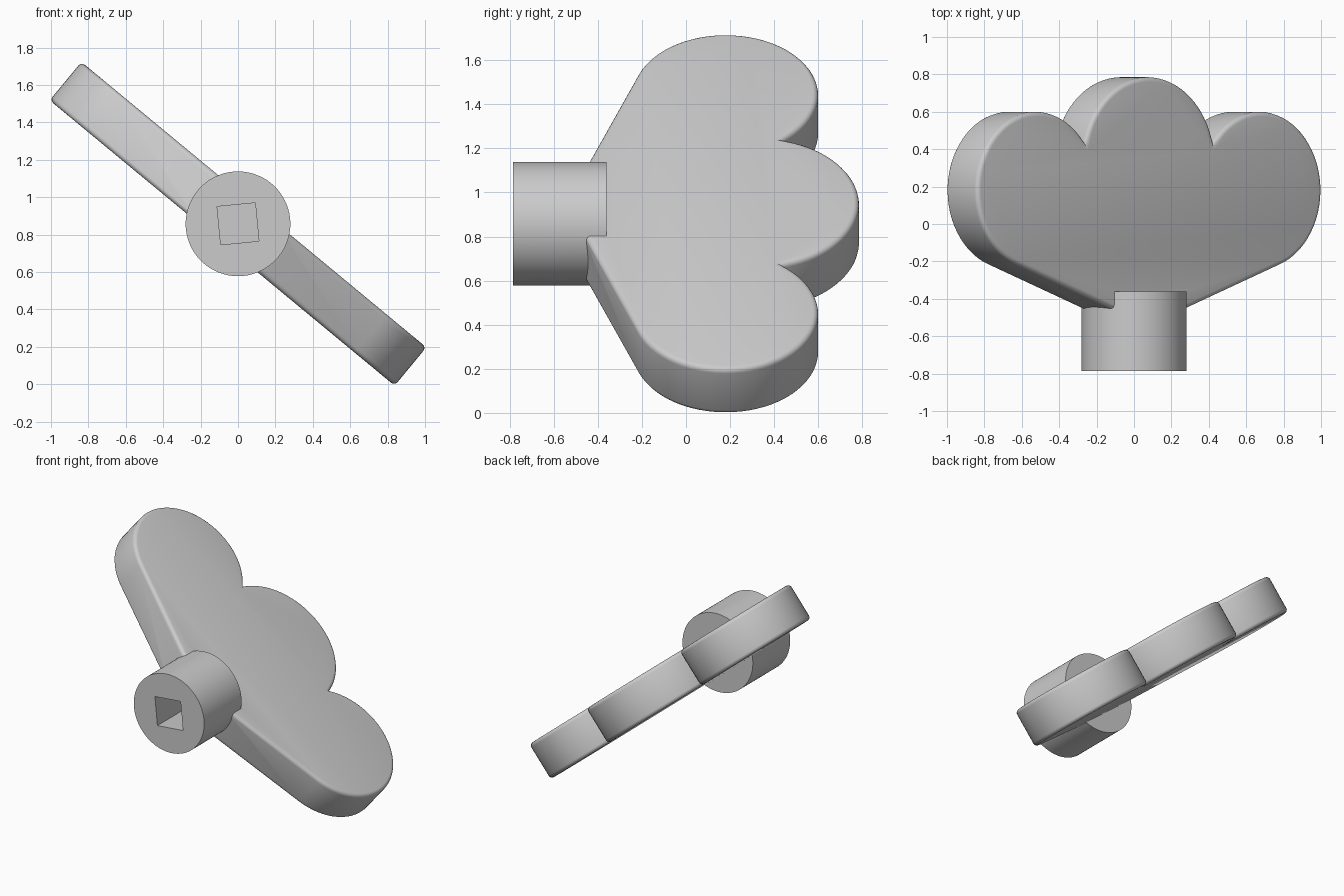
import bpy, bmesh
from math import radians, degrees, cos, sin, atan2, sqrt
from mathutils import Matrix

cube = bpy.data.objects.get("Cube")
if cube:
    bpy.data.objects.remove(cube, do_unlink=True)

CENTRE_Z = 0.858
TILT = radians(39.6)

grey = bpy.data.materials.new("light grey")
grey.use_nodes = True
colour = (0.6, 0.6, 0.6, 1)
grey.diffuse_color = colour
grey.node_tree.nodes["Principled BSDF"].inputs["Base Color"].default_value = colour


def make_object(name, bm, matrix):
    bmesh.ops.recalc_face_normals(bm, faces=bm.faces[:])
    bm.transform(matrix)
    mesh = bpy.data.meshes.new(name)
    bm.to_mesh(mesh)
    bm.free()
    mesh.materials.append(grey)
    obj = bpy.data.objects.new(name, mesh)
    bpy.context.collection.objects.link(obj)
    return obj


def arc(cx, cy, r, start, end, steps):
    angles = [start + (end - start) * i / steps for i in range(steps + 1)]
    return [(cx + r * cos(a), cy + r * sin(a)) for a in angles]


def along_y(y):
    return Matrix.Translation((0, y, CENTRE_Z)) @ Matrix.Rotation(radians(90), 4, 'X')


# Three-lobed handle outline: the right half is drawn, then mirrored
side_x, side_y, side_r = 0.777, 0.18, 0.42
mid_y, mid_r = 0.325, 0.46
dist = sqrt(side_x ** 2 + (side_y - mid_y) ** 2)
a = (mid_r ** 2 - side_r ** 2 + dist ** 2) / (2 * dist)
h = sqrt(mid_r ** 2 - a ** 2)
ex, ey = side_x / dist, (side_y - mid_y) / dist
notch_x, notch_y = a * ex - h * ey, mid_y + a * ey + h * ex

half = arc(side_x, side_y, side_r, radians(-70),
           atan2(notch_y - side_y, notch_x - side_x), 40)
half += arc(0, mid_y, mid_r, atan2(notch_y - mid_y, notch_x), radians(90), 20)[1:]
outline = [(0, -0.545)] + half + [(-x, y) for x, y in reversed(half[:-1])]

# Handle plate: extruded outline with rounded rims
THICK = 0.266
bm = bmesh.new()
base = bm.faces.new([bm.verts.new((x, y, -THICK / 2)) for x, y in outline])
top = bmesh.ops.extrude_face_region(bm, geom=[base], use_keep_orig=True)["geom"]
bmesh.ops.translate(bm, vec=(0, 0, THICK),
                    verts=[v for v in top if isinstance(v, bmesh.types.BMVert)])
rims = [e for e in bm.edges if abs(e.verts[0].co.z - e.verts[1].co.z) < 0.001]
bmesh.ops.bevel(bm, geom=rims, offset=0.025, segments=4, profile=0.5, affect='EDGES')
handle = make_object("handle", bm, Matrix.Translation((0, 0, CENTRE_Z))
                     @ Matrix.Rotation(TILT, 4, 'Y'))

# Round hub
front, back = -0.785, -0.36
bm = bmesh.new()
bmesh.ops.create_cone(bm, cap_ends=True, segments=96, radius1=0.28, radius2=0.28,
                      depth=back - front)
hub = make_object("hub", bm, along_y((front + back) / 2))

# Square socket cutter
bm = bmesh.new()
bmesh.ops.create_cube(bm, size=1)
bmesh.ops.scale(bm, vec=(0.205, 0.8, 0.205), verts=bm.verts[:])
socket = make_object("socket_cutter", bm, Matrix.Translation((0, -0.8, CENTRE_Z))
                     @ Matrix.Rotation(radians(-5.5), 4, 'Y'))

# Join the hub to the handle, then cut the socket
for other, operation in ((hub, 'UNION'), (socket, 'DIFFERENCE')):
    mod = handle.modifiers.new(other.name, 'BOOLEAN')
    mod.object = other
    mod.operation = operation
    mod.solver = 'EXACT'
    bpy.context.view_layer.objects.active = handle
    bpy.ops.object.modifier_apply(modifier=mod.name)
    bpy.data.objects.remove(other, do_unlink=True)

handle.name = "key_handle"
bpy.ops.object.select_all(action='DESELECT')
handle.select_set(True)
bpy.ops.object.shade_smooth_by_angle(angle=radians(30))
